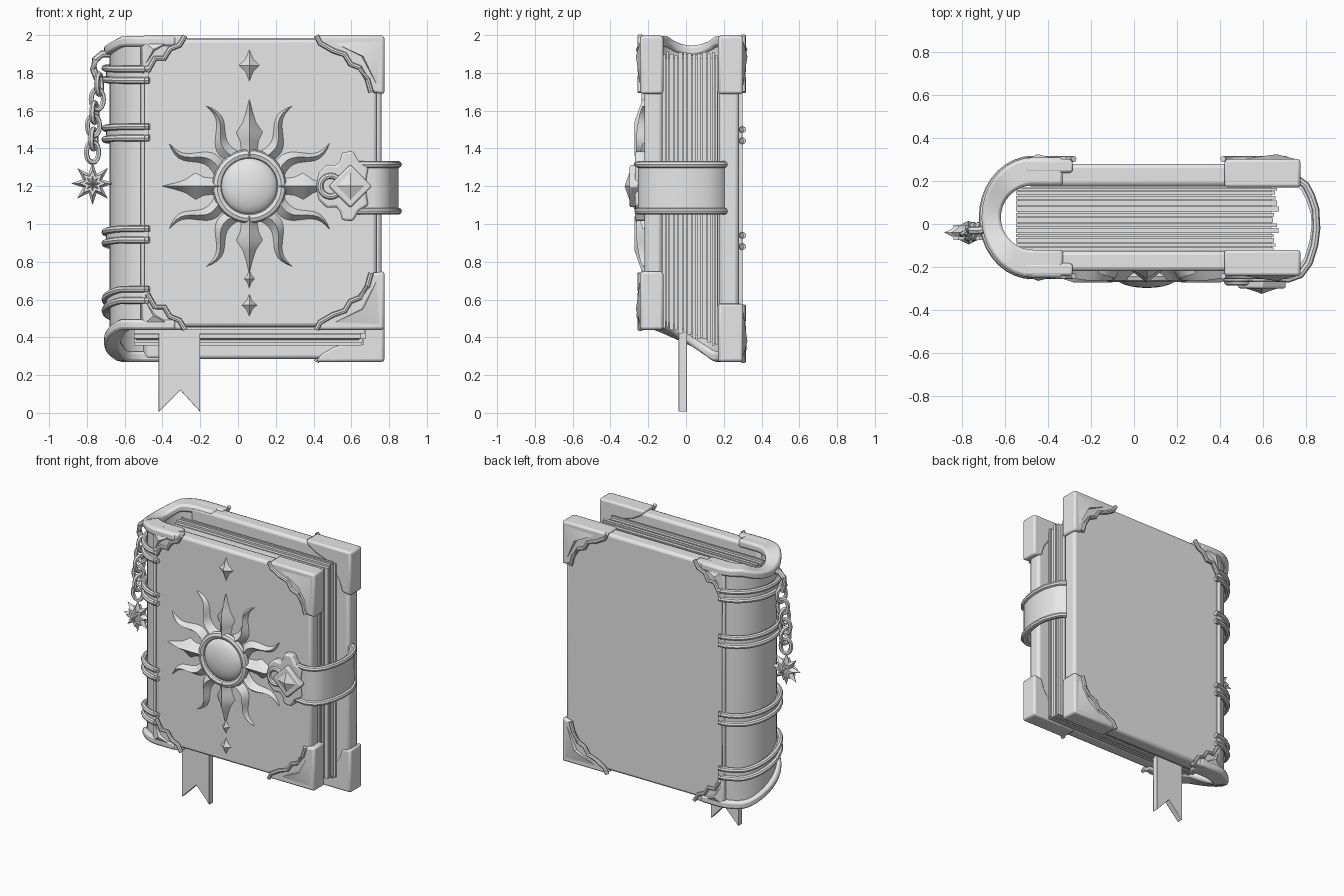
import bpy, bmesh, math, random
from mathutils import Vector

if "Cube" in bpy.data.objects:
    bpy.data.objects.remove(bpy.data.objects["Cube"])

random.seed(4)
grey = bpy.data.materials.new("plain grey")
grey.diffuse_color = (0.8, 0.8, 0.8, 1)
grey.use_nodes = True
grey.node_tree.nodes["Principled BSDF"].inputs["Base Color"].default_value = grey.diffuse_color


def make(name, verts, faces, bevel=0.0, segs=2):
    me = bpy.data.meshes.new(name)
    bm = bmesh.new()
    vs = [bm.verts.new(v) for v in verts]
    for f in faces:
        bm.faces.new([vs[i] for i in f])
    bmesh.ops.recalc_face_normals(bm, faces=bm.faces)
    bm.to_mesh(me)
    bm.free()
    me.materials.append(grey)
    ob = bpy.data.objects.new(name, me)
    bpy.context.collection.objects.link(ob)
    if bevel:
        m = ob.modifiers.new("bevel", "BEVEL")
        m.width, m.segments, m.limit_method = bevel, segs, 'ANGLE'
    return ob


def prism(name, pts, lo, hi, axis='y', bevel=0.0):
    n = len(pts)
    def put(p, h):
        return (p[0], h, p[1]) if axis == 'y' else (p[0], p[1], h)
    verts = [put(p, lo) for p in pts] + [put(p, hi) for p in pts]
    faces = [range(n), range(n, 2 * n)]
    faces += [(i, (i + 1) % n, (i + 1) % n + n, i + n) for i in range(n)]
    return make(name, verts, faces, bevel)


def tube(name, path, r, closed=False, sides=8):
    path = [Vector(p) for p in path]
    n, verts, faces = len(path), [], []
    for i, p in enumerate(path):
        a = path[i - 1] if (i or closed) else p
        b = path[(i + 1) % n] if (i < n - 1 or closed) else p
        t = (b - a).normalized()
        ref = Vector((0, 0, 1)) if abs(t.z) < 0.9 else Vector((0, 1, 0))
        if closed:  # steady frame from the loop's own plane
            ref = (path[n // 4] - path[0]).cross(path[n // 2] - path[0])
        s = t.cross(ref).normalized()
        u = s.cross(t)
        for k in range(sides):
            w = k * math.tau / sides
            verts.append(p + r * (math.cos(w) * s + math.sin(w) * u))
    for i in range(n if closed else n - 1):
        j = (i + 1) % n
        for k in range(sides):
            l = (k + 1) % sides
            faces.append((i * sides + k, i * sides + l, j * sides + l, j * sides + k))
    if not closed:
        faces += [range(sides), range((n - 1) * sides, n * sides)]
    return make(name, verts, faces)


def gem(name, pts, c, base, apex):
    """Outline in x, z rising to a single point."""
    n = len(pts)
    verts = [(x, base, z) for x, z in pts] + [(c[0], apex, c[1])]
    return make(name, verts, [(i, (i + 1) % n, n) for i in range(n)] + [range(n)])


def star(c, radii, n, turn=0.0):
    return [(c[0] + radii[i % len(radii)] * math.cos(turn + i * math.tau / n),
             c[1] + radii[i % len(radii)] * math.sin(turn + i * math.tau / n)) for i in range(n)]


def slope(y, a, b):
    """Value a at the front cover, b at the back cover."""
    return a + (b - a) * min(1, max(0, (y + 0.18) / 0.41))


def u_path(dx, dy, x_end=None, n=18):
    """Rounded spine outline seen from above, pulled in by dx, dy."""
    pts = []
    for i in range(n + 1):
        t = math.pi * (i / n - 0.5)
        pts.append((-0.47 - (0.24 - dx) * math.cos(t), 0.03 + (0.28 - dy) * math.sin(t)))
    if x_end is not None:
        pts = [(x_end, pts[0][1])] + pts + [(x_end, pts[-1][1])]
    return pts


def wall(name, outer, inner, top, bot, bevel):
    verts, faces, n = [], [], len(outer)
    for o, i in zip(outer, inner):
        y = o[1]
        verts += [(*o, top(y)), (*i, top(y)), (*i, bot(y)), (*o, bot(y))]
    for k in range(n - 1):
        a, b = 4 * k, 4 * k + 4
        faces += [(a + j, a + (j + 1) % 4, b + (j + 1) % 4, b + j) for j in range(4)]
    faces += [(0, 1, 2, 3), range(4 * n - 4, 4 * n)]
    return make(name, verts, faces, bevel)


def rect(x0, x1, z0, z1):
    return [(x0, z0), (x1, z0), (x1, z1), (x0, z1)]


# Covers
prism("front_cover", rect(-0.5, 0.735, 0.455, 1.98), -0.22, -0.125, bevel=0.02)
prism("back_cover", rect(-0.5, 0.76, 0.285, 1.985), 0.175, 0.28, bevel=0.02)

# Pages: uneven sheets with a slanted lower edge
y, i = -0.124, 0
while y < 0.17:
    t = random.uniform(0.012, 0.024)
    x1, z1 = random.uniform(0.645, 0.68), random.uniform(1.885, 1.915)
    z0 = slope(y, 0.475, 0.335) + random.uniform(-0.01, 0.01)
    prism("page_bundle_%d" % i, rect(-0.55, x1, z0, z1), y, min(y + t, 0.176))
    y += t + 0.005
    i += 1
make("page_core", [(x, yy, z) for yy, zb in ((-0.12, 0.49), (0.17, 0.36))
                   for x, z in rect(-0.54, 0.64, zb, 1.88)],
     [(0, 1, 2, 3), (4, 5, 6, 7), (0, 1, 5, 4), (1, 2, 6, 5), (2, 3, 7, 6), (3, 0, 4, 7)])


# Spine with metal rims at both ends
def top(y):
    return 1.945 + 0.05 * min(1, ((y - 0.03) / 0.22) ** 2)


def bottom(y):
    return slope(y, 0.44, 0.27)


wall("spine", u_path(0.03, 0.03), u_path(0.08, 0.1), lambda y: top(y) - 0.02,
     lambda y: bottom(y) + 0.02, 0)
wall("spine_top_rim", u_path(0, 0, -0.33), u_path(0.09, 0.13, -0.33), top,
     lambda y: top(y) - 0.055, 0.015)
wall("spine_bottom_rim", u_path(0, 0, -0.33), u_path(0.09, 0.13, -0.33),
     lambda y: bottom(y) + 0.055, bottom, 0.015)
for x_y in ((-0.235, -0.21), (0.275, 0.3)):
    prism("spine_hinge_strip", rect(-0.515, -0.495, 0.47 if x_y[0] < 0 else 0.32, 1.95), *x_y, bevel=0.005)

# Raised spine bands, each a flat strip between two cords
for zf, zb in ((1.79, 1.80), (1.485, 1.47), (0.945, 0.91), (0.625, 0.52)):
    wall("spine_band", u_path(0.01, 0.01, -0.5), u_path(0.04, 0.04, -0.5),
         lambda y: slope(y, zf, zb) + 0.03, lambda y: slope(y, zf, zb) - 0.03, 0)
    for d in (-0.03, 0.03):
        tube("spine_band_cord", [(x, y, slope(y, zf, zb) + d) for x, y in u_path(0.005, 0.01, -0.495)], 0.018)

# Metal corner caps
OUTER = [(0, 0), (.36, 0), (.34, .04), (.27, .08), (.21, .1), (.18, .15), (.13, .17), (.09, .23), (.07, .3), (0, .31)]
INNER = [(0, 0), (.23, 0), (.2, .05), (.15, .07), (.12, .12), (.07, .12), (.03, .19), (0, .21)]


def corner(x, z, sx, sz, face, inside, shape, gem_pts):
    out = 1 if face > inside else -1
    at = lambda p: (x + sx * p[0], z + sz * p[1])
    lo, hi = sorted((face, inside))
    prism("corner_cap", [at(p) for p in shape], lo, hi, bevel=0.014)
    tube("corner_trim", [(at(p)[0], face, at(p)[1]) for p in shape[1:-1]], 0.014)
    c = [sum(p[k] for p in gem_pts) / len(gem_pts) for k in (0, 1)]
    gem("corner_facet", [at(p) for p in gem_pts], at(c), face, face + out * 0.022)


for face, inside, zb in ((-0.243, -0.12, 0.44), (0.303, 0.17, 0.27)):
    for z, sz in ((1.997, -1), (zb, 1)):
        corner(0.775, z, -1, sz, face, inside, OUTER, [(.025, .03), (.26, .04), (.12, .11), (.04, .26)])
        corner(-0.51, z, 1, sz, face, (face + inside) / 2, INNER, [(.01, .03), (.15, .03), (.07, .08), (.02, .15)])

# Sun emblem: ring, dome, straight and wavy rays
SX, SZ, FACE = 0.06, 1.2, -0.218


def ray(name, pts, widths, high, turn, flip=1):
    """Ridged strip along pts (distance, sideways), turned around the sun."""
    ca, sa = math.cos(turn), math.sin(turn)
    at = lambda r, s, y: (SX + r * ca - s * flip * sa, y, SZ + r * sa + s * flip * ca)
    verts, faces = [], []
    for k, ((r, s), w) in enumerate(zip(pts, widths)):
        h = high * min(1, w / 0.03)
        verts += [at(r, s - w, FACE), at(r, s, FACE - 0.01 - h), at(r, s + w, FACE)]
        if k:
            a, b = 3 * k - 3, 3 * k
            faces += [(a, a + 1, b + 1, b), (a + 1, a + 2, b + 2, b + 1), (a + 2, a, b, b + 2)]
    faces += [(0, 1, 2), (len(verts) - 3, len(verts) - 2, len(verts) - 1)]
    make(name, verts, faces)


for q in range(4):
    a = q * math.pi / 2
    ray("straight_ray", [(.16, 0), (.2, 0), (.24, 0), (.285, 0), (.34, 0), (.4, 0), (.46, 0)],
        [.05, .045, .05, .072, .035, .016, .001], 0.045, a)
    for turn, flip in ((28, 1), (62, -1)):
        wave = [(.16 + .32 * k / 12, 0.028 * math.sin(k / 12 * 6.6 - 0.3)) for k in range(13)]
        ray("wavy_ray", wave, [0.048 * (1 - k / 12) ** 0.75 + 0.001 for k in range(13)],
            0.035, a + math.radians(turn), flip)
tube("sun_ring", [(x, -0.245, z) for x, z in star((SX, SZ), [0.17], 40)], 0.026, True)
prism("sun_plate", star((SX, SZ), [0.17], 40), -0.25, -0.2)
dome, faces = [(SX, -0.298, SZ)], []
for k in range(1, 7):
    t = k / 6 * math.pi / 2
    dome += [(x, -0.24 - 0.058 * math.cos(t), z) for x, z in star((SX, SZ), [0.152 * math.sin(t)], 32)]
for j in range(32):
    l = (j + 1) % 32
    faces.append((0, 1 + j, 1 + l))
    faces += [(1 + 32 * k + j, 1 + 32 * k + l, 33 + 32 * k + l, 33 + 32 * k + j) for k in range(5)]
make("sun_dome", dome, faces)

# Small four-pointed studs above and below the sun
for z, w, h in ((1.84, .058, .088), (0.71, .03, .052), (0.57, .042, .062)):
    gem("cover_stud", [(SX + w * a, z + h * b) for a, b in
        ((1, 0), (.38, .38), (0, 1), (-.38, .38), (-1, 0), (-.38, -.38), (0, -1), (.38, -.38))],
        (SX, z), FACE, -0.255)

# Strap around the open edge, with corded borders
strap = [(.62, -.245), (.72, -.255), (.775, -.235), (.815, -.18), (.84, -.1), (.85, -.02), (.845, .07),
         (.825, .13), (.8, .18), (.765, .205)]
prism("strap", strap + [(x - 0.022, y + (0.02 if y < 0 else -0.02)) for x, y in reversed(strap)],
      1.06, 1.32, 'z')
for z in (1.068, 1.315):
    tube("strap_border", [(x, y, z) for x, y in strap], 0.018)

# Clasp
half = [(.415, 1.2), (.425, 1.27), (.47, 1.315), (.52, 1.31), (.54, 1.335), (.55, 1.38), (.61, 1.385),
        (.64, 1.33), (.69, 1.3), (.68, 1.24)]
plate = half + [(x, 2.4 - z) for x, z in reversed(half[1:])]
prism("clasp_plate", plate, -0.27, -0.21, bevel=0.012)
tube("clasp_loop", [(x, -0.27, z) for x, z in star((0.49, 1.2), [0.055], 20)], 0.016, True)
prism("clasp_diamond", star((0.595, 1.2), [0.115], 4), -0.3, -0.25, bevel=0.01)
gem("clasp_gem", star((0.595, 1.2), [0.075], 4), (0.595, 1.2), -0.299, -0.325)

# Chain and star pendant
tube("chain_hook", [(-.68, -.02, 1.9), (-.72, -.03, 1.9), (-.755, -.03, 1.87), (-.765, -.03, 1.82), (-.745, -.03, 1.77)], 0.019)
for k, (x, z) in enumerate(((-.735, 1.74), (-.745, 1.66), (-.76, 1.59), (-.765, 1.52), (-.765, 1.45), (-.77, 1.38))):
    loop = []
    for j in range(16):
        a = j * math.tau / 16
        s = 0.036 * math.cos(a)
        loop.append((x + s * (0.9 if k % 2 else 0.35), -.035 + s * (0.35 if k % 2 else 0.9), z + 0.054 * math.sin(a)))
    tube("chain_link", loop, 0.014, True, 6)
for apex in (-0.095, 0.015):
    gem("star_pendant", star((-.77, 1.215), [.115, .055], 16, math.pi / 2), (-.77, 1.215), -0.04, apex)
prism("pendant_core", star((-.77, 1.215), [.07, .04], 16, math.pi / 2), -0.075, -0.005)

# Ribbon bookmark with a notched end
prism("ribbon", [(-.42, .5), (-.42, .005), (-.305, .12), (-.2, .005), (-.2, .5)], -0.04, 0.005, bevel=0.004)

# Smooth shading with sharp creases
bpy.ops.object.select_all(action='SELECT')
bpy.context.view_layer.objects.active = bpy.data.objects["spine"]
bpy.ops.object.shade_smooth_by_angle(angle=math.radians(35))
